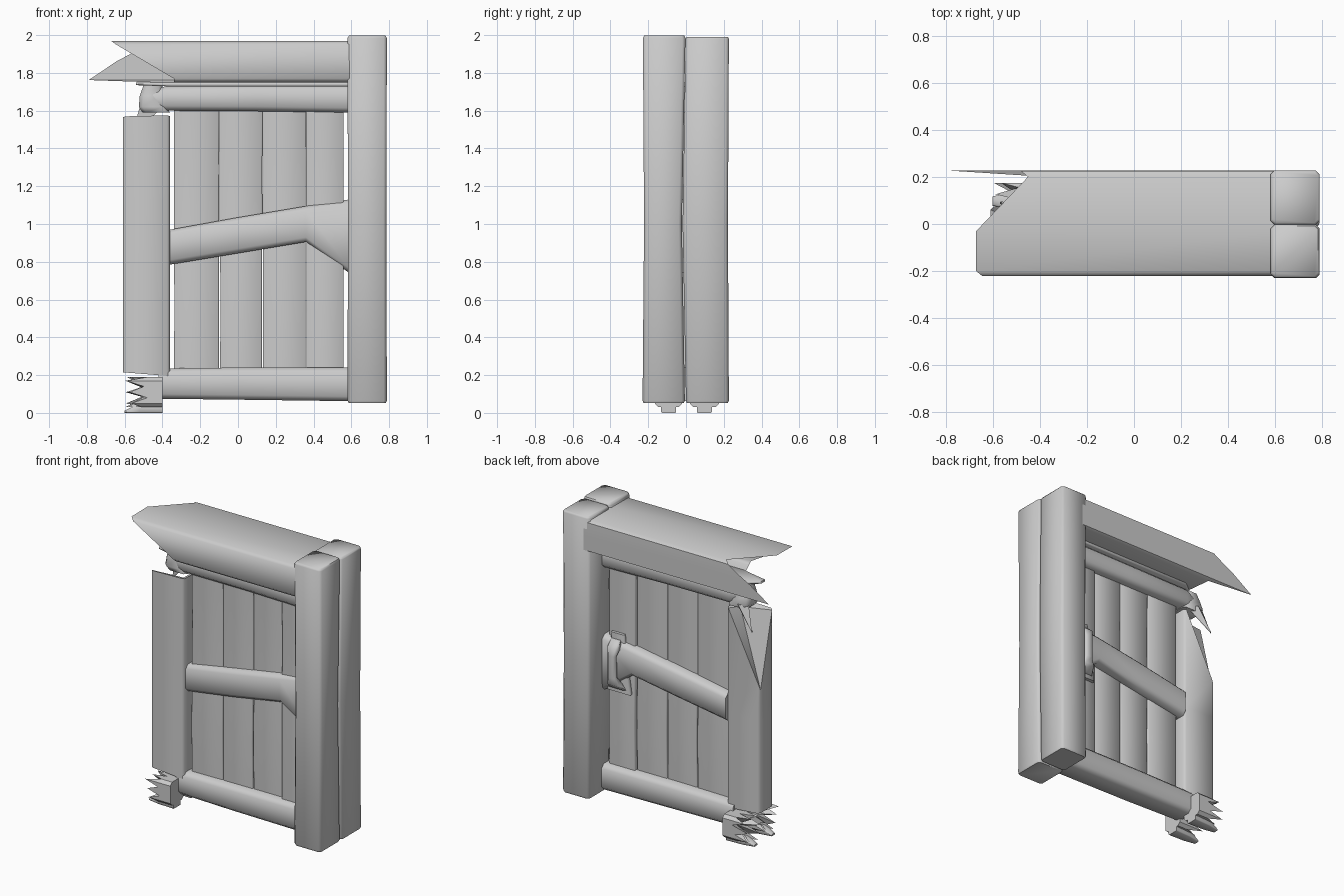
import bpy, bmesh, math, random

if "Cube" in bpy.data.objects:
    bpy.data.objects.remove(bpy.data.objects["Cube"])

random.seed(4)


def loft(name, rings, apex_a=None, apex_b=None, angle=55, caps=True):
    """Skin a row of point rings; close the ends flat or with a fan to an apex."""
    bm = bmesh.new()
    rows = [[bm.verts.new(p) for p in r] for r in rings]
    n = len(rows[0])
    for a, b in zip(rows, rows[1:]):
        for i in range(n):
            bm.faces.new((a[i], a[(i + 1) % n], b[(i + 1) % n], b[i]))
    if caps:
        for row, apex in ((rows[0], apex_a), (rows[-1], apex_b)):
            if apex is None:
                bm.faces.new(row)
            else:
                c = bm.verts.new(apex)
                for i in range(n):
                    bm.faces.new((row[i], row[(i + 1) % n], c))
    bmesh.ops.recalc_face_normals(bm, faces=bm.faces[:])
    me = bpy.data.meshes.new(name)
    bm.to_mesh(me)
    bm.free()
    ob = bpy.data.objects.new(name, me)
    bpy.context.collection.objects.link(ob)
    bpy.ops.object.select_all(action='DESELECT')
    ob.select_set(True)
    bpy.context.view_layer.objects.active = ob
    bpy.ops.object.shade_smooth_by_angle(angle=math.radians(angle))
    return ob


def octagon(a0, a1, b0, b1, c):
    """Rectangle with chamfered corners."""
    return [(a0 + c, b0), (a1 - c, b0), (a1, b0 + c), (a1, b1 - c),
            (a1 - c, b1), (a0 + c, b1), (a0, b1 - c), (a0, b0 + c)]


def upright(name, stations, c=0.03):
    """Vertical timber; stations are (z, x0, x1, y0, y1)."""
    return loft(name, [[(x, y, z) for x, y in octagon(x0, x1, y0, y1, c)]
                       for z, x0, x1, y0, y1 in stations])


def rail(name, stations, c=0.03):
    """Horizontal timber; stations are (x, y0, y1, z0, z1)."""
    return loft(name, [[(x, y, z) for y, z in octagon(y0, y1, z0, z1, c)]
                       for x, y0, y1, z0, z1 in stations])


# Paired right-hand frame posts, slightly uneven along their height
upright("front_post", [(.052, .587, .783, -.225, -.012), (.065, .58, .788, -.23, -.006),
                       (1.0, .582, .786, -.222, -.022), (1.985, .58, .788, -.228, -.003),
                       (1.997, .587, .782, -.222, -.008)], .016)
upright("back_post", [(.052, .587, .783, .004, .222), (.065, .58, .788, .0, .227),
                      (1.0, .582, .786, -.018, .222), (1.98, .58, .788, -.002, .227),
                      (1.99, .587, .782, .004, .222)], .016)

# Thick lintel, an open shell with a splintered left end: (y, z, end x)
section = [(-.20, 1.75, -.34), (-.22, 1.77, -.34), (-.22, 1.95, -.645), (-.20, 1.968, -.67),
           (-.03, 1.97, -.67), (.20, 1.97, -.45), (.225, 1.955, -.48), (.227, 1.90, -.57),
           (.227, 1.86, -.645), (.227, 1.762, -.79), (.205, 1.75, -.45), (.0, 1.745, -.42)]
loft("lintel", [[(x, y, z) for y, z, x in section],
                [(.62, y, z) for y, z, x in section]], caps=False, angle=50)

# Thin strip below the lintel
rail("lintel_strip", [(-.54, -.09, -.04, 1.735, 1.75), (-.35, -.13, .10, 1.728, 1.75),
                      (.60, -.13, .10, 1.728, 1.75)], .006)

# Door rails
rail("top_rail", [(-.45, -.05, .06, 1.61, 1.71), (-.38, -.065, .08, 1.60, 1.73),
                  (.1, -.06, .08, 1.597, 1.735), (.59, -.065, .085, 1.59, 1.735)], .025)
rail("middle_rail", [(-.36, -.055, .085, .785, .97), (.0, -.07, .09, .845, 1.035),
                     (.36, -.065, .09, .905, 1.095), (.59, -.05, .08, .74, 1.13)], .025)
rail("bottom_rail", [(-.42, -.075, .09, .075, .235), (.0, -.085, .09, .07, .24),
                     (.60, -.085, .09, .062, .24)], .025)

# Broken knob at the end of the top rail, with a hanging shard
upright("rail_stump", [(1.59, -.505, -.36, -.05, .07), (1.62, -.525, -.38, -.06, .08),
                       (1.68, -.52, -.40, -.05, .06), (1.735, -.50, -.40, -.05, .05)], .02)
loft("hanging_shard", [[(-.57, .085, 1.46), (-.565, .09, 1.46), (-.567, .095, 1.46)],
                       [(-.40, .04, 1.62), (-.52, .06, 1.62), (-.46, .09, 1.62)]])

# Left door stile, its outer back corner torn off on a slope
stile = octagon(-.61, -.36, -.08, .075, .015)
tops = [1.57, 1.575, 1.57, 1.57, 1.57, 1.12, 1.06, 1.565]
loft("left_stile", [[(x, y, .195 - .08 * (x + .36)) for x, y in stile],
                    [(x, y, .85) for x, y in stile],
                    [(x, y, t) for (x, y), t in zip(stile, tops)]],
     apex_b=(-.40, -.02, 1.55))

# Door planks: upper and lower rows share the same spacing
edges = [-.34, -.10, .13, .36, .56]
for i, (x0, x1) in enumerate(zip(edges, edges[1:])):
    d = random.uniform(-.006, .006)
    y0, y1 = (-.018 + d, .022 + d) if i < 3 else (-.04, .04)
    g = .001
    upright(f"upper_plank_{i + 1}", [(.88 + .05 * i, x0 + g, x1 - g, y0, y1),
                                     (1.3, x0 + g, x1 - g * 2, y0 + .004, y1),
                                     (1.62, x0, x1, y0, y1)], .004)
    g = .004 if i == 1 else .0015
    upright(f"lower_plank_{i + 1}", [(.2, x0 + g, x1 - g, y0, y1),
                                     (.55, x0 + g * 2, x1 - g, y0 - .006, y1 + .004),
                                     (.94, x0 + g, x1 - g, y0, y1)], .004)

# Back handle: backing plate and a bowed grip
upright("handle_plate", [(.76, .38, .56, .035, .065), (.96, .41, .54, .035, .07),
                         (1.16, .43, .53, .035, .06)], .008)
upright("handle_grip", [(.79, .41, .54, .055, .08), (.83, .43, .52, .065, .125),
                        (.88, .45, .51, .095, .135), (1.03, .45, .51, .10, .135),
                        (1.08, .44, .52, .065, .125), (1.12, .45, .52, .055, .08)], .012)

# Splintered stumps at the lower left: a jagged ring around a block
for name, y0, y1 in (("front_stump", -.165, -.02), ("back_stump", .02, .175)):
    corners = octagon(y0, y1, .03, .19, .02)
    ring = []
    for (a, b), (c, d) in zip(corners, corners[1:] + corners[:1]):
        steps = 4 if abs(a - c) + abs(b - d) > .06 else 1
        ring += [(a + (c - a) * k / steps, b + (d - b) * k / steps) for k in range(steps)]
    mid = (y0 + y1) / 2
    jag = [(-.60 + random.uniform(0, .04) if k % 2 else -.49 + random.uniform(-.02, .02), y, z)
           for k, (y, z) in enumerate(ring)]
    loft(name, [jag, [(-.44, y, z) for y, z in ring], [(-.40, y, z) for y, z in ring]],
         apex_a=(-.45, mid, .11), angle=30)
    # Narrow foot under the stump
    rail(name + "_foot", [(-.60, mid - .02, mid + .02, .0, .012),
                          (-.52, mid - .035, mid + .035, .0, .05),
                          (-.40, mid - .04, mid + .04, .0, .05)], .005)
